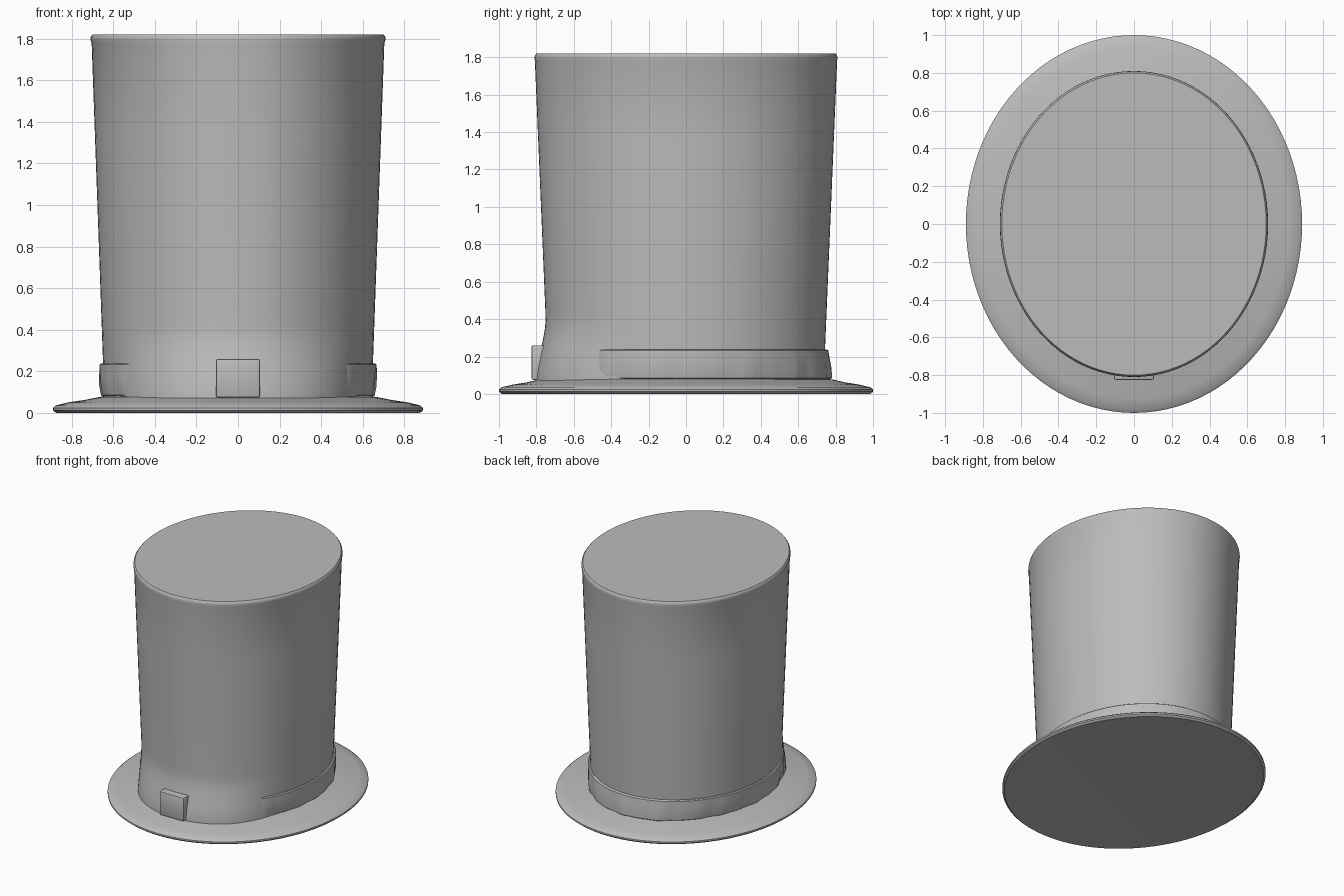
import bpy, bmesh, math

if "Cube" in bpy.data.objects:
    bpy.data.objects.remove(bpy.data.objects["Cube"])

felt = bpy.data.materials.new("grey felt")
felt.diffuse_color = (0.5, 0.5, 0.5, 1)
felt.use_nodes = True
felt.node_tree.nodes["Principled BSDF"].inputs["Base Color"].default_value = felt.diffuse_color
N = 96


def smooth(a, b, t):
    t = min(1, max(0, (t - a) / (b - a)))
    return t * t * (3 - 2 * t)


def finish(name, bm, angle=40):
    bmesh.ops.recalc_face_normals(bm, faces=bm.faces)
    me = bpy.data.meshes.new(name)
    bm.to_mesh(me)
    bm.free()
    me.materials.append(felt)
    ob = bpy.data.objects.new(name, me)
    bpy.context.collection.objects.link(ob)
    bpy.ops.object.select_all(action='DESELECT')
    bpy.context.view_layer.objects.active = ob
    ob.select_set(True)
    bpy.ops.object.shade_smooth_by_angle(angle=math.radians(angle))
    return ob


def loft(name, profile, shape, caps=(True, True)):
    """Stack oval rings; shape(angle, rx, ry, z) gives each point."""
    bm = bmesh.new()
    rings = [[bm.verts.new(shape(2 * math.pi * i / N, *p)) for i in range(N)]
             for p in profile]
    for a, b in zip(rings, rings[1:]):
        for i in range(N):
            j = (i + 1) % N
            bm.faces.new((a[i], a[j], b[j], b[i]))
    if caps[0]:
        bm.faces.new(rings[0])
    if caps[1]:
        bm.faces.new(rings[-1])
    return finish(name, bm)


def oval(a, rx, ry, z):
    return rx * math.cos(a), ry * math.sin(a), z


def front_flare(a, rx, ry, z):
    # crown foot spreads outward at the front only
    w = smooth(0.35, 0.95, -math.sin(a))
    f = 1 + w * 0.095 * (1 - smooth(0.04, 0.42, z))
    return rx * f * math.cos(a), ry * f * math.sin(a), z


# brim: thin oval disc rising gently to the crown
loft("brim", [(0.82, 0.93, 0.004), (0.875, 0.985, 0.0), (0.89, 1.0, 0.012),
              (0.89, 1.0, 0.024), (0.875, 0.985, 0.036), (0.82, 0.925, 0.050),
              (0.74, 0.85, 0.062), (0.67, 0.79, 0.076), (0.61, 0.71, 0.085)], oval)

# crown: tall body widening toward a flat top
body = [(0.642 + 0.062 * t, 0.735 + 0.073 * t, 0.04 + 1.74 * t)
        for t in (0, .02, .04, .06, .08, .10, .12, .14, .16, .18, .20, .23, .5, .75, 1)]
loft("crown", body + [(0.71, 0.81, 1.795), (0.708, 0.808, 1.81), (0.70, 0.80, 1.82)],
     front_flare)


# band: wraps sides and back, lower edge softly folded, sinking into the front flare
def band_shape(a, rx, ry, z):
    fold = (math.sin(17 * a) + math.sin(29 * a + 1)) * 0.005 * smooth(0.24, 0.10, z) \
        if z < 0.2 else 0
    cut = smooth(0.55, 0.85, -math.sin(a))
    f = 1 + fold - 0.05 * cut
    back = 0.02 * smooth(0.5, 1, math.sin(a)) * (0.24 - z) / 0.16
    return rx * f * math.cos(a), (ry * f + back) * math.sin(a), z


loft("hat_band", [(0.63, 0.72, 0.236), (0.660, 0.752, 0.238), (0.667, 0.760, 0.232),
                  (0.667, 0.760, 0.18), (0.664, 0.760, 0.13), (0.655, 0.755, 0.085),
                  (0.63, 0.735, 0.07)], band_shape, (False, False))

# buckle: small rounded plate at the front
bm = bmesh.new()
bmesh.ops.create_cube(bm, size=1)
for v in bm.verts:
    v.co = (v.co.x * 0.21, -0.7725 + v.co.y * 0.105, 0.1675 + v.co.z * 0.185)
bmesh.ops.bevel(bm, geom=bm.edges[:], offset=0.008, segments=2, affect='EDGES', profile=0.5)
finish("buckle", bm)
